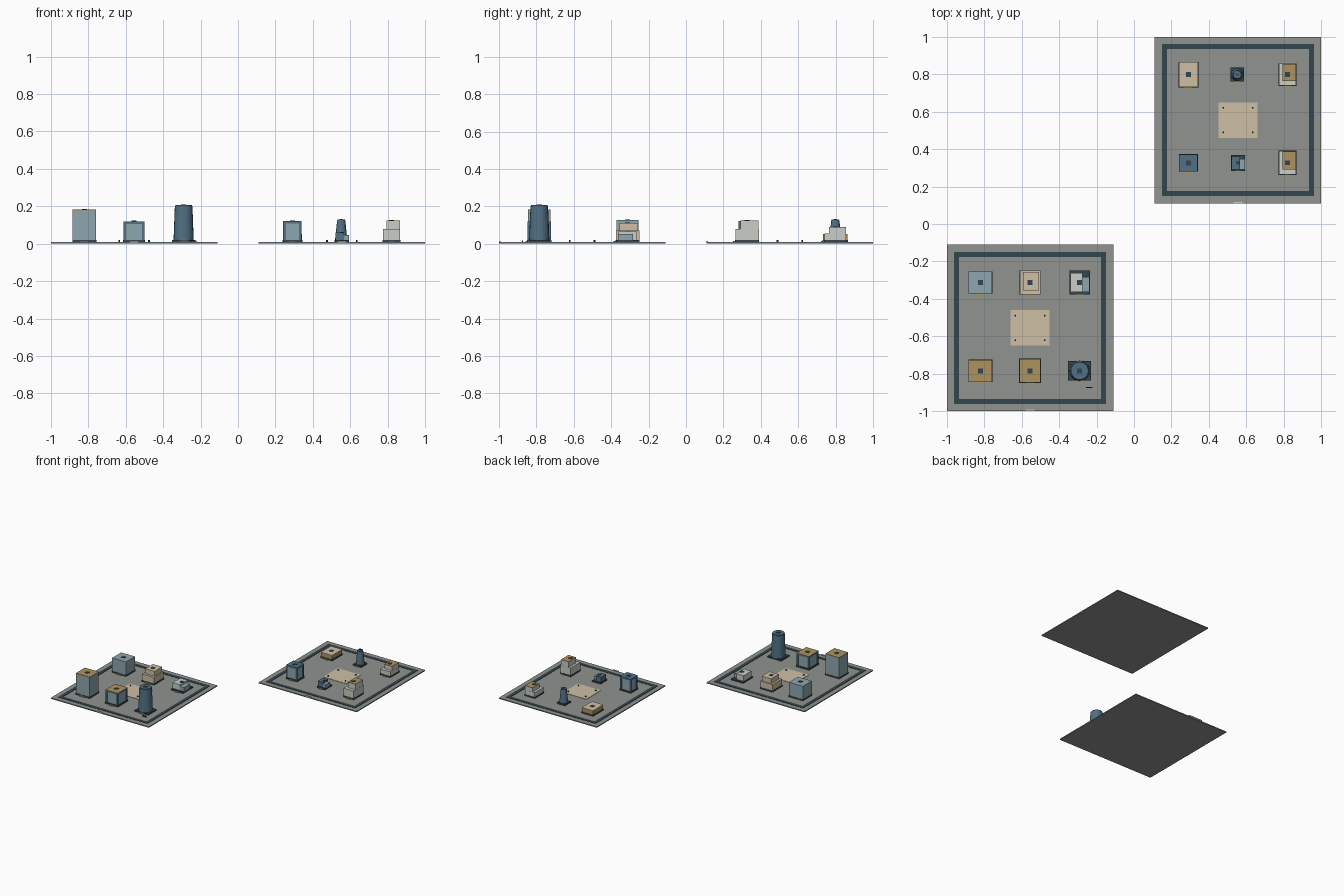
import bpy, bmesh, math

if "Cube" in bpy.data.objects:
    bpy.data.objects.remove(bpy.data.objects["Cube"])

def mat(name, r, g, b):
    m = bpy.data.materials.new(name)
    m.diffuse_color = [(c / 255) ** 2.2 for c in (r, g, b)] + [1]
    m.use_nodes = True
    m.node_tree.nodes["Principled BSDF"].inputs["Base Color"].default_value = m.diffuse_color
    return m

GROUND = mat("ground_grey", 142, 146, 142)
DARK = mat("dark_slate", 55, 70, 78)
BEIGE = mat("beige", 205, 190, 165)
BROWN = mat("ochre", 172, 146, 96)
BLUE = mat("steel_blue", 82, 112, 132)
GLASS = mat("pale_blue", 140, 165, 174)
WHITE = mat("off_white", 200, 204, 198)

TOP = 0.008  # top of the ground slabs

def mesh_obj(name, bm, m):
    me = bpy.data.meshes.new(name)
    bm.to_mesh(me)
    bm.free()
    ob = bpy.data.objects.new(name, me)
    me.materials.append(m)
    bpy.context.collection.objects.link(ob)
    return ob

def box(name, x, y, w, d, z0, z1, m):
    bm = bmesh.new()
    bmesh.ops.create_cube(bm, size=1)
    for v in bm.verts:
        v.co = (x + v.co.x * w, y + v.co.y * d, (z0 + z1) / 2 + v.co.z * (z1 - z0))
    return mesh_obj(name, bm, m)

def cone(name, x, y, r0, r1, z0, z1, m, n=20):
    bm = bmesh.new()
    bmesh.ops.create_cone(bm, cap_ends=True, segments=n, radius1=r0, radius2=r1, depth=z1 - z0)
    bmesh.ops.translate(bm, verts=bm.verts, vec=(x, y, (z0 + z1) / 2))
    return mesh_obj(name, bm, m)

# shared trim: plinth, entrance step and roof vent
def trim(name, x, y, w, d, h, vent=0.027):
    box(name + "_plinth", x, y, w + 0.004, d + 0.004, TOP - 0.002, 0.019, DARK)
    box(name + "_step", x, y - d / 2 - 0.004, w * 0.4, 0.014, TOP - 0.002, 0.015, BROWN)
    box(name + "_vent", x, y, vent, vent, h - 0.003, h + 0.003, DARK)

# plain block with a thin roof sheet
def block(name, x, y, w, d, h, wall, roof):
    trim(name, x, y, w, d, h)
    box(name + "_walls", x, y, w, d, 0.018, h - 0.004, wall)
    box(name + "_roof", x, y, w, d, h - 0.004, h, roof)

# glazed block with corner posts and a top band
def framed(name, x, y, w, d, h, roof):
    trim(name, x, y, w, d, h)
    box(name + "_glazing", x, y, w - 0.008, d - 0.008, 0.018, h - 0.01, GLASS)
    for sx in (-1, 1):
        for sy in (-1, 1):
            box(name + "_corner_post", x + sx * (w / 2 - 0.007), y + sy * (d / 2 - 0.007),
                0.014, 0.014, 0.018, h - 0.01, BLUE)
    box(name + "_top_band", x, y, w, d, h - 0.014, h - 0.003, BLUE)
    box(name + "_roof", x, y, w, d, h - 0.003, h, roof)

# two tier building, upper tier pushed back and to the right
def stepped(name, x, y, w, d, h1, h2, off, wall, roof):
    trim(name, x, y, w, d, h2, 0.025)
    w2, d2 = w * 0.78, d * 0.78
    x2, y2 = x + off[0], y + off[1]
    box(name + "_lower", x, y, w, d, 0.018, h1, wall)
    box(name + "_upper", x2, y2, w2, d2, h1, h2 - 0.003, wall)
    box(name + "_roof", x2, y2, w2, d2, h2 - 0.003, h2, roof)

# main block with a lower side wing
def winged(name, x, y, s, h1, h2, main, wing):
    trim(name, x, y, 0.105 * s, 0.122 * s, h1, 0.027 * s)
    box(name + "_main", x - 0.017 * s, y, 0.066 * s, 0.1 * s, 0.018, h1, main)
    box(name + "_wing", x + 0.034 * s, y - 0.01 * s, 0.04 * s, 0.08 * s, 0.018, h2, wing)

# tapered round tower on a square base
def tower(name, x, y, r0, r1, h, w, d, vent):
    trim(name, x, y, w, d, h, vent)
    cone(name + "_shaft", x, y, r0, r1, 0.018, h - 0.006, BLUE)
    cone(name + "_cap", x, y, r1 * 0.94, r1 * 0.94, h - 0.006, h, BLUE)

# ground plot: slab, ring road, plaza, bollards, edge plaque
def plot(name, cx, cy):
    box(name + "_slab", cx, cy, 0.89, 0.89, 0, TOP, GROUND)
    for s in (-1, 1):
        box(name + "_road", cx, cy + s * 0.393, 0.812, 0.027, TOP - 0.002, 0.0105, DARK)
        box(name + "_road", cx + s * 0.393, cy, 0.027, 0.76, TOP - 0.002, 0.0105, DARK)
        for t in (-1, 1):
            cone(name + "_bollard", cx + s * 0.079, cy + t * 0.066, 0.005, 0.005, TOP, 0.019, DARK, 8)
    box(name + "_plaza", cx, cy, 0.21, 0.19, TOP - 0.002, 0.0105, BEIGE)
    box(name + "_edge_plaque", cx, cy - 0.441, 0.05, 0.008, TOP - 0.002, 0.014, WHITE)

C = 0.5555
DX = 0.265
FRONT, BACK = -0.229, 0.243

# front left plot
plot("plot_a", -C, -C)
xl, xm, xr = -C - DX, -C, -C + DX
f, b = -C + FRONT, -C + BACK
block("tall_block", xl, f, 0.126, 0.118, 0.182, GLASS, BROWN)
framed("framed_block", xm, f, 0.112, 0.126, 0.12, BROWN)
tower("large_tower", xr, f, 0.054, 0.047, 0.208, 0.12, 0.102, 0.027)
block("pale_block", xl, b, 0.126, 0.116, 0.127, GLASS, GLASS)
stepped("beige_house", xm, b, 0.11, 0.126, 0.07, 0.11, (0.004, 0.006), BEIGE, BEIGE)
winged("white_house", xr, b, 1.0, 0.066, 0.052, WHITE, GLASS)
box("bench", -0.238, -0.874, 0.035, 0.006, TOP - 0.002, 0.018, DARK)

# back right plot
plot("plot_b", C, C)
xl, xm, xr = C - DX, C, C + DX
f, b = C + FRONT, C + BACK
framed("small_framed_block", xl, f, 0.098, 0.09, 0.122, BLUE)
winged("small_house", xm, f, 0.68, 0.06, 0.047, BLUE, GLASS)
stepped("white_house_front", xr, f, 0.09, 0.126, 0.08, 0.125, (0.009, 0.013), WHITE, BROWN)
block("low_block", xl, b, 0.102, 0.132, 0.053, BROWN, BEIGE)
tower("small_tower", xm - 0.004, b, 0.033, 0.022, 0.13, 0.07, 0.072, 0.012)
stepped("white_house_back", xr, b, 0.09, 0.116, 0.055, 0.09, (0.009, 0.012), WHITE, BROWN)
